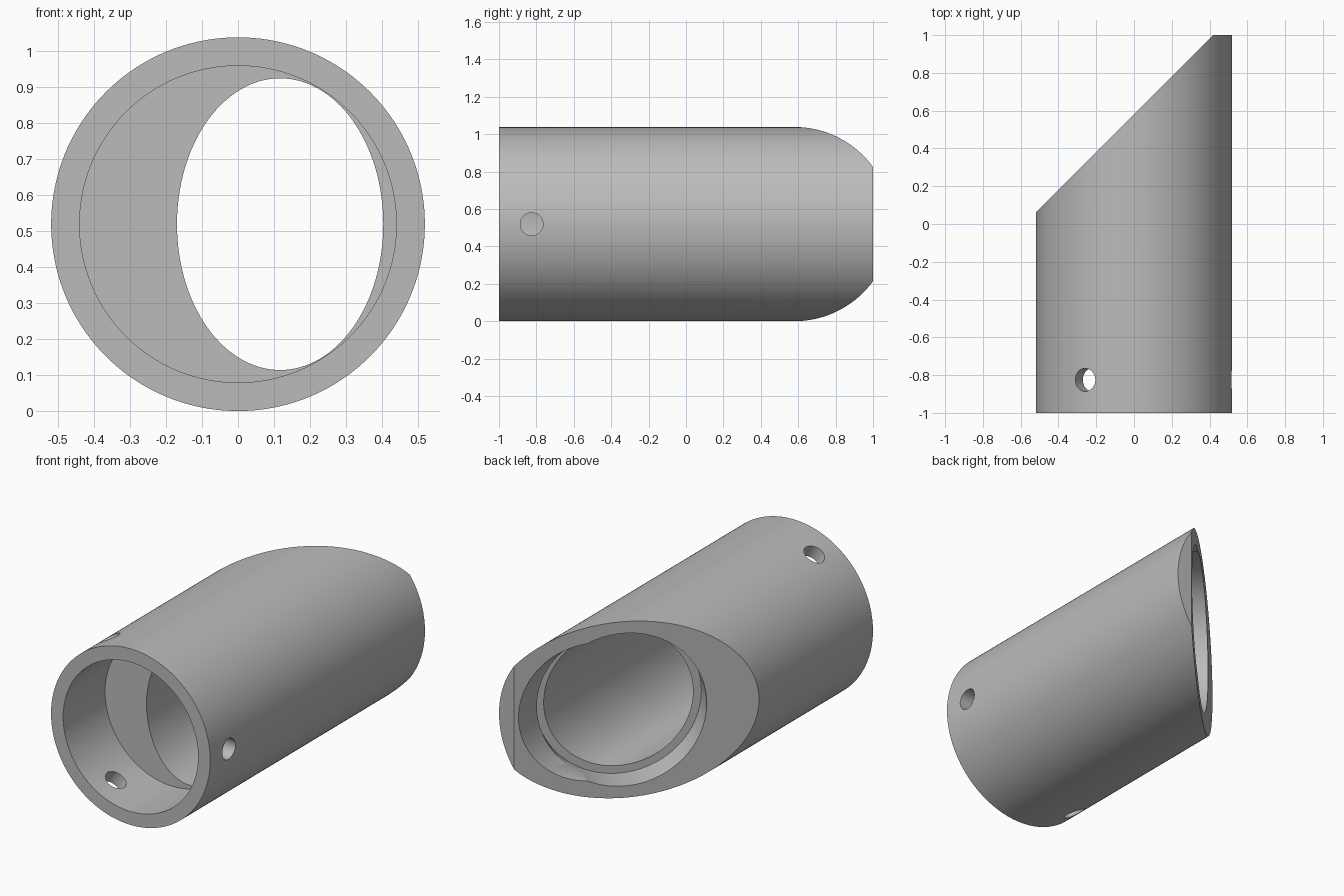
import bpy, math
from mathutils import Vector

if "Cube" in bpy.data.objects:
    bpy.data.objects.remove(bpy.data.objects["Cube"])

R, CZ = 0.519, 0.519          # outer radius and height of the axis


def cylinder(name, start, end, radius, segments=128, squash=1.0):
    """Cylinder between two points; squash scales the cross-section in x."""
    a, b = Vector(start), Vector(end)
    bpy.ops.mesh.primitive_cylinder_add(vertices=segments, radius=radius,
                                        depth=(b - a).length, location=(a + b) / 2)
    ob = bpy.context.object
    ob.name = name
    ob.scale.x = squash
    ob.rotation_euler = (b - a).to_track_quat('Z', 'Y').to_euler()
    if abs((b - a).normalized().y) > 0.999:
        ob.rotation_euler = (-math.pi / 2, 0, 0)   # keep local x on world x
    bpy.ops.object.transform_apply(location=True, rotation=True, scale=True)
    return ob


def subtract(body, cutter):
    mod = body.modifiers.new("cut", 'BOOLEAN')
    mod.operation = 'DIFFERENCE'
    mod.solver = 'EXACT'
    mod.object = cutter
    bpy.context.view_layer.objects.active = body
    bpy.ops.object.modifier_apply(modifier=mod.name)
    bpy.data.objects.remove(cutter, do_unlink=True)


# Main tube body
tube = cylinder("angled_tube", (0, -1, CZ), (0, 1, CZ), R, 160)

# Slanted end: remove everything beyond the plane y = x + 0.58
n = Vector((-1, 1, 0)).normalized()
bpy.ops.mesh.primitive_cube_add(size=4, location=Vector((0, 0.58, CZ)) + n * 2,
                                rotation=(0, 0, math.radians(45)))
subtract(tube, bpy.context.object)

# Wide front socket with a flat floor
subtract(tube, cylinder("front_socket", (0, -1.3, CZ), (0, -0.61, CZ), 0.44))

# Oval passage running straight along the tube
subtract(tube, cylinder("oval_passage", (0.117, -0.72, CZ), (0.117, 1.4, CZ),
                        0.405, squash=0.2865 / 0.405))

# Round recess sunk square into the slanted face
seat = Vector((0.117, 0.463, CZ))
subtract(tube, cylinder("slanted_recess", seat, seat + n * 0.7, 0.45))

# Three radial screw holes around the socket
for k in range(3):
    t = math.radians(120 * k)
    d = Vector((math.cos(t), 0, math.sin(t)))
    c = Vector((0, -0.825, CZ))
    subtract(tube, cylinder("screw_hole", c + d * 0.25, c + d * 0.7, 0.061, 48))

# Plain grey, smooth with sharp edges kept
mat = bpy.data.materials.new("grey")
mat.diffuse_color = (0.5, 0.5, 0.5, 1)
mat.use_nodes = True
mat.node_tree.nodes["Principled BSDF"].inputs["Base Color"].default_value = mat.diffuse_color
tube.data.materials.clear()
tube.data.materials.append(mat)
for p in tube.data.polygons:
    p.material_index = 0
bpy.ops.object.select_all(action='DESELECT')
tube.select_set(True)
bpy.context.view_layer.objects.active = tube
bpy.ops.object.shade_smooth_by_angle(angle=math.radians(30))
